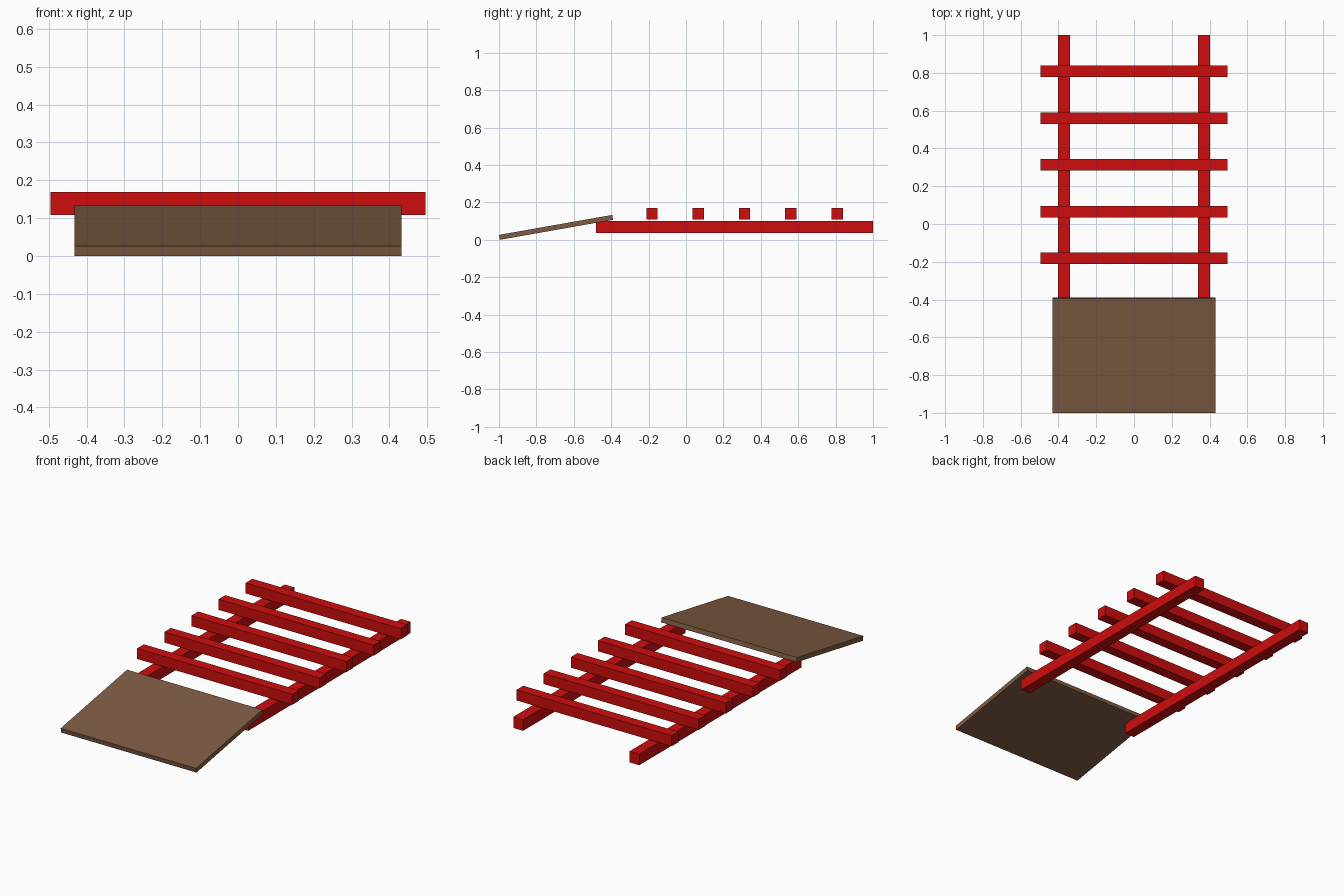
import bpy, math

if "Cube" in bpy.data.objects:
    bpy.data.objects.remove(bpy.data.objects["Cube"])

def material(name, rgb):
    m = bpy.data.materials.new(name)
    m.diffuse_color = (*rgb, 1.0)
    m.use_nodes = True
    m.node_tree.nodes["Principled BSDF"].inputs["Base Color"].default_value = m.diffuse_color
    return m

red = material("red paint", (0.62, 0.004, 0.004))
brown = material("brown wood", (0.212, 0.107, 0.055))

def box(name, loc, size, mat, tilt=0.0):
    bpy.ops.mesh.primitive_cube_add(size=1, location=loc, rotation=(tilt, 0, 0))
    o = bpy.context.object
    o.name = name
    o.scale = size
    o.data.materials.append(mat)
    return o

# two long side rails
for side, x in (("left", -0.371), ("right", 0.371)):
    box(f"rail_{side}", (x, 0.26, 0.068), (0.062, 1.48, 0.064), red)

# five cross bars floating just above the rails
for i in range(5):
    box(f"cross_bar_{i + 1}", (0, -0.182 + 0.2475 * i, 0.139), (0.99, 0.061, 0.061), red)

# tilted ramp resting on the front of the rails
box("ramp", (0, -0.695, 0.0665), (0.864, 0.615, 0.0266), brown, math.radians(10))
